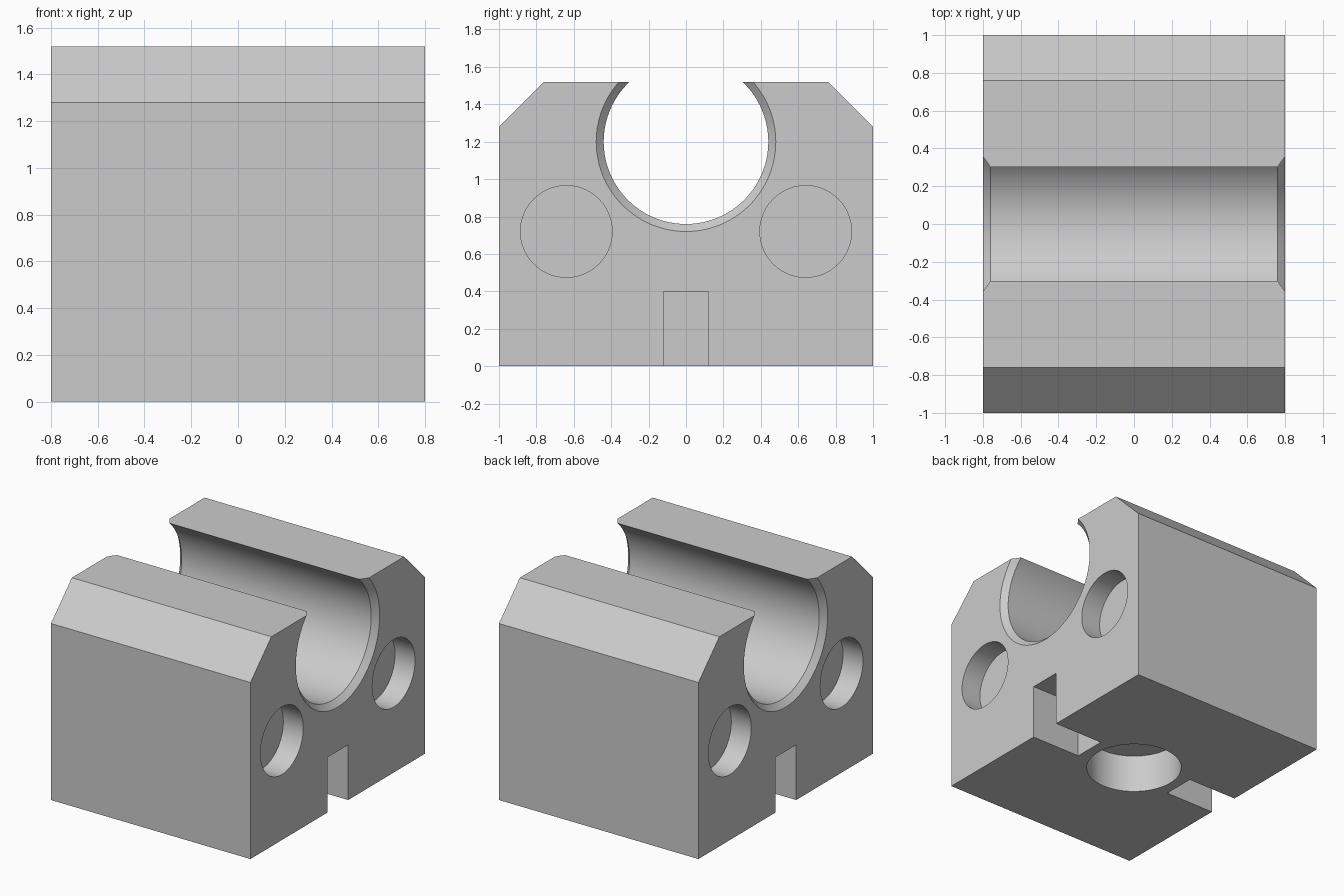
import bpy
import math

if "Cube" in bpy.data.objects:
    bpy.data.objects.remove(bpy.data.objects["Cube"], do_unlink=True)

grey = bpy.data.materials.new("light grey")
grey.use_nodes = True
colour = (0.6, 0.6, 0.6, 1)
grey.diffuse_color = colour
grey.node_tree.nodes["Principled BSDF"].inputs["Base Color"].default_value = colour

HALF_X, TOP = 0.8, 1.52
BORE_Z, BORE_R, LIP = 1.2, 0.44, 0.04


def mesh_object(name, verts, faces):
    mesh = bpy.data.meshes.new(name)
    mesh.from_pydata(verts, [], faces)
    mesh.materials.append(grey)
    obj = bpy.data.objects.new(name, mesh)
    bpy.context.collection.objects.link(obj)
    return obj


def loft(name, rings):
    """Skin equal-length rings of points and cap both ends."""
    n = len(rings[0])
    verts = [p for ring in rings for p in ring]
    faces = [tuple(reversed(range(n))), tuple(range(len(verts) - n, len(verts)))]
    for r in range(len(rings) - 1):
        for i in range(n):
            j = (i + 1) % n
            faces.append((r * n + i, r * n + j, r * n + n + j, r * n + n + i))
    return mesh_object(name, verts, faces)


def x_ring(x, radius, y, z, n):
    angles = [2 * math.pi * i / n for i in range(n)]
    return [(x, y + radius * math.cos(a), z + radius * math.sin(a)) for a in angles]


def x_lathe(name, profile, y, z, n=96):
    return loft(name, [x_ring(x, r, y, z, n) for x, r in profile])


def z_cylinder(name, radius, z0, z1, n=96):
    angles = [2 * math.pi * i / n for i in range(n)]
    return loft(name, [[(radius * math.cos(a), radius * math.sin(a), z) for a in angles]
                       for z in (z0, z1)])


def x_box(name, x0, x1, half_y, z0, z1):
    section = [(-half_y, z0), (half_y, z0), (half_y, z1), (-half_y, z1)]
    return loft(name, [[(x, y, z) for y, z in section] for x in (x0, x1)])


# Block with chamfered upper long edges
right_half = [(1, 0), (1, 1.28), (0.76, TOP)]
section = right_half + [(-y, z) for y, z in reversed(right_half)]
block = loft("clamp_block", [[(x, y, z) for y, z in section] for x in (-HALF_X, HALF_X)])

# Open bore with flared ends
over = 0.1
half_bore = [(HALF_X - LIP, BORE_R), (HALF_X + over, BORE_R + LIP + over)]
bore_profile = [(-x, r) for x, r in reversed(half_bore)] + half_bore
cutters = [x_lathe("bore_cutter", bore_profile, 0, BORE_Z, 160)]

# Round magnet pockets and slots at both ends
for side in (-1, 1):
    end_name = "left" if side > 0 else "right"
    for y in (-0.64, 0.64):
        span = sorted((side * (HALF_X - 0.16), side * (HALF_X + over)))
        cutters.append(x_lathe(end_name + "_pocket_cutter", [(x, 0.245) for x in span], y, 0.72))
    x0, x1 = sorted((side * 0.4, side * (HALF_X + over)))
    cutters.append(x_box(end_name + "_slot_cutter", x0, x1, 0.12, -over, 0.4))

# Round recess in the base
cutters.append(z_cylinder("base_recess_cutter", 0.325, -over, 0.28))

bpy.context.view_layer.objects.active = block
block.select_set(True)
for cutter in cutters:
    mod = block.modifiers.new(cutter.name, "BOOLEAN")
    mod.operation = "DIFFERENCE"
    mod.solver = "EXACT"
    mod.object = cutter
    bpy.ops.object.modifier_apply(modifier=mod.name)
for cutter in cutters:
    bpy.data.objects.remove(cutter, do_unlink=True)

bpy.ops.object.shade_smooth_by_angle(angle=math.radians(25))
